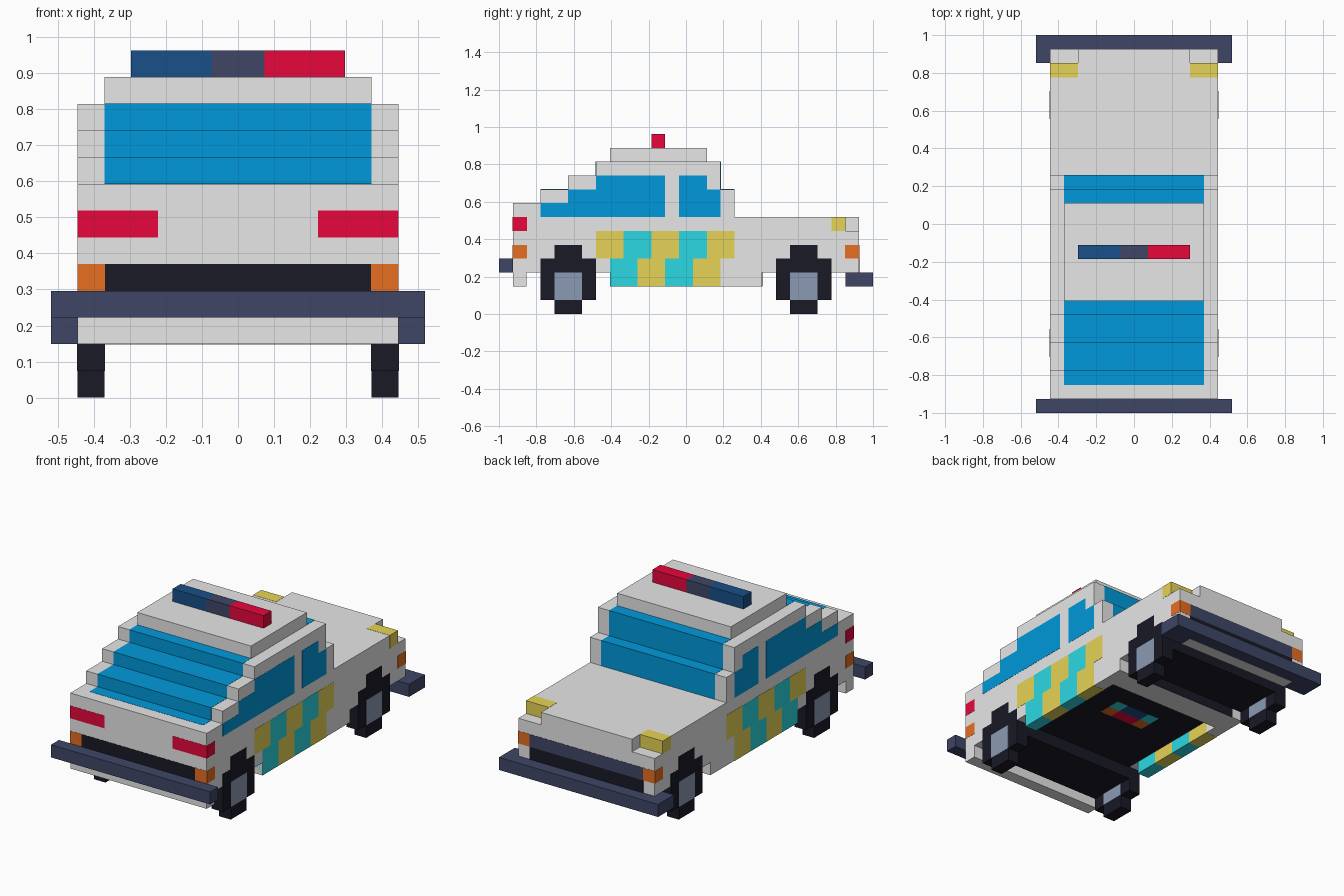
import bpy
import bmesh

cube = bpy.data.objects.get("Cube")
if cube:
    bpy.data.objects.remove(cube, do_unlink=True)

U = 2 / 27          # one block
HALF = 13.5         # half the length in blocks
E = 0.015           # how far painted plates stand proud, in blocks


def material(name, hex_code):
    def linear(c):
        return c / 12.92 if c <= 0.04045 else ((c + 0.055) / 1.055) ** 2.4
    rgb = [linear(v / 255) for v in bytes.fromhex(hex_code)]
    mat = bpy.data.materials.new(name)
    mat.use_nodes = True
    mat.diffuse_color = (*rgb, 1)
    mat.node_tree.nodes["Principled BSDF"].inputs["Base Color"].default_value = (*rgb, 1)
    return mat


WHITE = material("off white", "ececec")
BLACK = material("black", "191926")
NAVY = material("slate navy", "3e4666")
HUB = material("steel blue", "8b9bb4")
GLASS = material("glass blue", "0099db")
RED = material("red", "f0083f")
BLUE = material("dark blue", "185089")
ORANGE = material("orange", "ea7022")
YELLOW = material("yellow", "ead658")
TEAL = material("teal", "2cd8e4")


def extrude(name, mat, outline, x0, x1, mirror=False):
    """Side outline of (length, height) block positions, extruded across x."""
    bm = bmesh.new()
    verts = [bm.verts.new((x0 * U, (j - HALF) * U, z * U)) for j, z in outline]
    face = bm.faces.new(verts)
    new = bmesh.ops.extrude_face_region(bm, geom=[face])["geom"]
    moved = [g for g in new if isinstance(g, bmesh.types.BMVert)]
    bmesh.ops.translate(bm, verts=moved, vec=((x1 - x0) * U, 0, 0))
    bmesh.ops.recalc_face_normals(bm, faces=bm.faces)
    mesh = bpy.data.meshes.new(name)
    bm.to_mesh(mesh)
    bm.free()
    mesh.materials.append(mat)
    obj = bpy.data.objects.new(name, mesh)
    bpy.context.collection.objects.link(obj)
    if mirror:
        obj.modifiers.new("Mirror", "MIRROR")
    return obj


def box(name, mat, x, j, z, grow=(0, 0, 0), mirror=False):
    """Block-aligned box; grow pushes its faces out along chosen axes."""
    gx, gy, gz = (g * E for g in grow)
    j0, j1, z0, z1 = j[0] - gy, j[1] + gy, z[0] - gz, z[1] + gz
    return extrude(name, mat, [(j0, z0), (j1, z0), (j1, z1), (j0, z1)],
                   x[0] - gx, x[1] + gx, mirror)


FULL, CABIN, SIDE = (-6, 6), (-5, 5), (5, 6)

# Body shell with stepped front, cabin and low tail
extrude("body", WHITE, [
    (1, 2), (2, 2), (2, 3), (26, 3),
    (26, 6), (25, 6), (25, 7), (17, 7), (17, 9), (16, 9), (16, 11),
    (7, 11), (7, 10), (5, 10), (5, 9), (3, 9), (3, 8), (1, 8)], *FULL)
box("tail_deck", WHITE, (-4, 4), (25, 26), (6, 7))
box("roof", WHITE, CABIN, (8, 15), (11, 12))

# Skirts and cross member around the recessed floor
box("side_skirt", WHITE, SIDE, (8, 19), (2, 3), mirror=True)
box("cross_member", WHITE, CABIN, (17, 19), (2, 3))
box("cross_member_back", BLACK, CABIN, (19, 19 + E), (2, 3))

# Stepped front glass and two-step rear glass
for i, (j, z) in enumerate([((2, 4), (7, 8)), ((3, 6), (8, 9)),
                            ((5, 8), (9, 10)), ((7, 8), (10, 11))]):
    box(f"front_glass_{i + 1}", GLASS, CABIN, j, z, (0, 1, 1))
box("rear_glass_upper", GLASS, CABIN, (15, 16), (9, 11), (0, 1, 1))
box("rear_glass_lower", GLASS, CABIN, (16, 17), (7, 9), (0, 1, 1))

# Side windows
extrude("long_side_window", GLASS, [
    (3, 7), (12, 7), (12, 10), (7, 10), (7, 9), (5, 9), (5, 8), (3, 8)],
    5.5, 6 + E, mirror=True)
extrude("short_side_window", GLASS, [
    (13, 7), (16, 7), (16, 9), (15, 9), (15, 10), (13, 10)],
    5.5, 6 + E, mirror=True)

# Staggered two-colour checks along both sides
for i in range(5):
    box(f"upper_check_{i + 1}", (YELLOW, TEAL)[i % 2], (5.5, 6),
        (7 + 2 * i, 9 + 2 * i), (4, 6), (1, 0, 0), mirror=True)
for i in range(4):
    box(f"lower_check_{i + 1}", (TEAL, YELLOW)[i % 2], SIDE,
        (8 + 2 * i, 10 + 2 * i), (2 - E, 4), (1, 0, 0), mirror=True)

# Lamps
box("red_lamp", RED, (3, 6), (1, 2), (6, 7), (1, 1, 0), mirror=True)
box("yellow_lamp", YELLOW, (4, 6), (24, 25), (6, 7), (1, 1, 1), mirror=True)
box("front_marker", ORANGE, SIDE, (1, 2), (4, 5), (1, 1, 0), mirror=True)
box("rear_marker", ORANGE, SIDE, (25, 26), (4, 5), (1, 1, 0), mirror=True)

# Grilles and bumpers
box("front_grille", BLACK, CABIN, (1, 2), (4, 5), (0, 1, 0))
box("rear_panel", NAVY, CABIN, (25, 26), (4, 5), (0, 1, 0))
box("rear_grille", BLACK, CABIN, (25, 26), (3, 4), (0, 1, 0))
box("front_bumper", NAVY, (-7, 7), (0, 1), (3, 4))
box("rear_bumper", NAVY, (-7, 7), (25, 27), (2, 3))
box("rear_bumper_underside", WHITE, CABIN, (25, 26), (2 - E, 2))

# Roof light bar
for name, mat, x in (("blue", BLUE, (-4, -1)), ("middle", NAVY, (-1, 1)),
                     ("red", RED, (1, 4))):
    box(f"light_bar_{name}", mat, x, (11, 12), (12, 13))

# Stepped wheels, hubs and axles
for name, c in (("front", 5), ("rear", 22)):
    extrude(f"{name}_wheel", BLACK, [
        (c - 1, 0), (c + 1, 0), (c + 1, 1), (c + 2, 1), (c + 2, 4), (c + 1, 4),
        (c + 1, 5), (c - 1, 5), (c - 1, 4), (c - 2, 4), (c - 2, 1), (c - 1, 1)],
        5, 6 + E, mirror=True)
    box(f"{name}_hub", HUB, SIDE, (c - 1, c + 1), (1, 3), (2, 0, 0), mirror=True)
    box(f"{name}_axle", BLACK, CABIN, (c - 2, c + 2), (2, 3))

# Recessed floor with a small panel of coloured blocks
box("floor_plate", BLACK, CABIN, (7, 17), (3 - E, 3))
for row, ends, middle, j in (("front", ORANGE, RED, (12, 13)),
                             ("rear", TEAL, BLUE, (13, 14))):
    box(f"floor_panel_{row}_ends", ends, (1, 2), j, (3 - 2 * E, 3), mirror=True)
    box(f"floor_panel_{row}_middle", middle, (-1, 1), j, (3 - 2 * E, 3))
